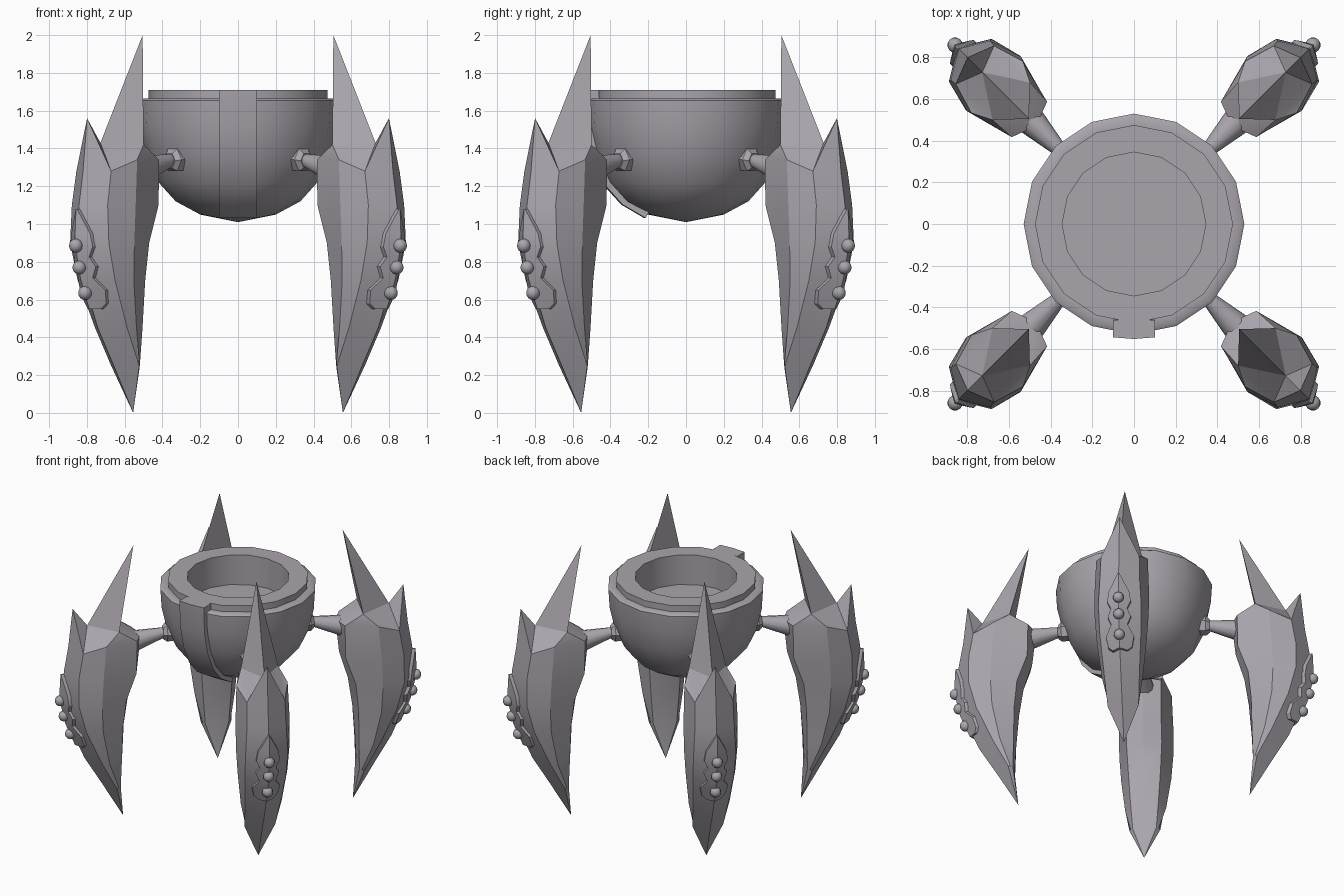
import bpy, bmesh, math
from mathutils import Vector, Matrix

if "Cube" in bpy.data.objects:
    bpy.data.objects.remove(bpy.data.objects["Cube"])

grey = bpy.data.materials.new("warm_grey")
grey.diffuse_color = (0.40, 0.375, 0.415, 1)
grey.use_nodes = True
grey.node_tree.nodes["Principled BSDF"].inputs["Base Color"].default_value = grey.diffuse_color


def finish(bm, name, angle=30):
    bmesh.ops.recalc_face_normals(bm, faces=bm.faces[:])
    me = bpy.data.meshes.new(name)
    bm.to_mesh(me)
    bm.free()
    me.materials.append(grey)
    ob = bpy.data.objects.new(name, me)
    bpy.context.collection.objects.link(ob)
    bpy.ops.object.select_all(action='DESELECT')
    ob.select_set(True)
    bpy.context.view_layer.objects.active = ob
    bpy.ops.object.shade_smooth_by_angle(angle=math.radians(angle))
    return ob


def loft(bm, rings, cap_start=True, cap_end=True):
    """Bridge closed rings of points; returns the vertex rings."""
    vr = [[bm.verts.new(p) for p in ring] for ring in rings]
    n = len(vr[0])
    for a, b in zip(vr, vr[1:]):
        for i in range(n):
            j = (i + 1) % n
            bm.faces.new((a[i], a[j], b[j], b[i]))
    if cap_start:
        bm.faces.new(vr[0])
    if cap_end:
        bm.faces.new(vr[-1])
    return vr


def circle(r, z, n):
    return [(r * math.cos(2 * math.pi * i / n), r * math.sin(2 * math.pi * i / n), z) for i in range(n)]


# Bowl: 16-sided turned profile with raised rim and a round recess
outer = [(0.2, 1.05), (0.33, 1.12), (0.42, 1.22), (0.485, 1.36), (0.522, 1.52), (0.53, 1.655)]
inner = [(0.515, 1.665), (0.475, 1.665), (0.475, 1.71), (0.345, 1.71), (0.345, 1.49)]
bm = bmesh.new()
vr = loft(bm, [circle(r, z, 16) for r, z in outer + inner], cap_start=False)
bottom = bm.verts.new((0, 0, 1.01))
for i in range(16):
    bm.faces.new((bottom, vr[0][i], vr[0][(i + 1) % 16]))
finish(bm, "bowl", 35)

# Front band: raised strip that follows the bowl and ends in a rim tab
bm = bmesh.new()
rings = []
band = [(0.21, 1.05)] + outer[1:-1] + [(0.53, 1.71)]
for k, (r, z) in enumerate(band):
    a, b = band[max(k - 1, 0)], band[min(k + 1, len(band) - 1)]
    d = Vector((b[0] - a[0], b[1] - a[1])).normalized()
    ox, oz = d.y * 0.022, -d.x * 0.022
    if k == len(band) - 1:
        ox, oz = 0.022, 0
    ri = r - 3 * ox if k < len(band) - 1 else 0.46
    rings.append([(-0.1, -(r + ox) + 0.008, z + oz), (0, -(r + ox), z + oz), (0.1, -(r + ox) + 0.008, z + oz),
                  (0.1, -ri, z - 3 * oz), (-0.1, -ri, z - 3 * oz)])
loft(bm, rings)
finish(bm, "front_band", 35)

# Leg sections, x = outward distance: z, inner centre, inner corner, side, shoulder, ridge
SECTIONS = [
    (1.28, 0.665, (0.71, 0.12), (0.93, 0.175), (1.08, 0.13), 1.16),
    (1.10, 0.69, (0.715, 0.12), (0.95, 0.184), (1.11, 0.134), 1.19),
    (0.90, 0.75, (0.785, 0.12), (0.96, 0.184), (1.112, 0.145), 1.20),
    (0.70, 0.78, (0.805, 0.11), (0.95, 0.17), (1.06, 0.14), 1.155),
    (0.45, 0.80, (0.81, 0.095), (0.90, 0.14), (0.95, 0.12), 1.05),
    (0.25, 0.81, (0.815, 0.08), (0.83, 0.095), (0.845, 0.105), 0.93),
]


def surface(z, t):
    """Outward distance of the leg's outer faces at height z, sideways offset t."""
    for a, b in zip(SECTIONS, SECTIONS[1:]):
        if b[0] <= z <= a[0]:
            f = (a[0] - z) / (a[0] - b[0])
            ridge = a[5] + (b[5] - a[5]) * f
            sr, st = Vector(a[4]).lerp(Vector(b[4]), f)
            return ridge + (sr - ridge) * abs(t) / st


def build_leg():
    bm = bmesh.new()
    rings = []
    for k, (z, ic, i, m, s, r) in enumerate(SECTIONS):
        zi = z + (0.06 if k == 0 else 0)
        rings.append([(ic, 0, zi), (i[0], i[1], zi), (m[0], m[1], zi), (s[0], s[1], z), (r, 0, z),
                      (s[0], -s[1], z), (m[0], -m[1], zi), (i[0], -i[1], zi)])
    vr = loft(bm, rings, False, False)
    # Lower point
    tip = bm.verts.new((0.785, 0, 0))
    for i in range(8):
        bm.faces.new((tip, vr[-1][i], vr[-1][(i + 1) % 8]))
    # Tall inner spike and short outer spike
    tall = bm.verts.new((0.714, 0, 2.0))
    short = bm.verts.new((1.13, 0, 1.56))
    valley = bm.verts.new((1.03, 0, 1.43))
    c = [bm.verts.new((0.834, s * 0.127, 1.42)) for s in (1, -1)]
    top = vr[0]
    for cv, (i, m, s) in zip(c, ((1, 2, 3), (7, 6, 5))):
        for f in ((tall, cv, valley), (cv, top[s], valley), (short, valley, top[s]), (short, top[s], top[4]),
                  (cv, top[m], top[s]), (cv, top[i], top[m]), (cv, top[0], top[i])):
            bm.faces.new(f)
    bm.faces.new((tall, c[0], c[1]))
    bm.faces.new((c[0], c[1], top[0]))
    return finish(bm, "leg", 24)


def build_plate():
    bm = bmesh.new()
    rings = []
    for z, w in ((1.08, 0.004), (0.95, 0.07), (0.88, 0.08), (0.825, 0.055), (0.775, 0.078), (0.715, 0.055),
                 (0.65, 0.095), (0.58, 0.08), (0.55, 0.05)):
        rings.append([(surface(z, t) + o, t, z) for t, o in
                      ((-w, 0.022), (0, 0.022), (w, 0.022), (w, -0.02), (0, -0.02), (-w, -0.02))])
    loft(bm, rings)
    return finish(bm, "leg_plate", 25)


def build_beads():
    bm = bmesh.new()
    for z in (0.885, 0.77, 0.635):
        bmesh.ops.create_uvsphere(bm, u_segments=12, v_segments=8, radius=0.037,
                                  matrix=Matrix.Translation((surface(z, 0) + 0.018, 0, z)))
    return finish(bm, "leg_beads", 60)


def build_arm():
    bm = bmesh.new()

    # Hexagonal collar, then a cone that widens towards the leg
    def ring(x, z, r, n):
        return [(x, py, z + pz) for px, py, pz in
                [(0, r * math.cos(2 * math.pi * i / n), r * math.sin(2 * math.pi * i / n)) for i in range(n)]]
    loft(bm, [ring(0.42, 1.345, 0.068, 6), ring(0.49, 1.34, 0.068, 6), ring(0.515, 1.335, 0.045, 6)])
    loft(bm, [ring(0.50, 1.337, 0.034, 12), ring(0.72, 1.285, 0.075, 12)])
    return finish(bm, "arm", 35)


# Four legs on the diagonals
for part in (build_leg(), build_plate(), build_beads(), build_arm()):
    base = part.name
    for k in range(4):
        ob = part if k == 0 else part.copy()
        if k:
            bpy.context.collection.objects.link(ob)
        ob.name = f"{base}_{k + 1}"
        ob.rotation_euler.z = math.radians(45 + 90 * k)
